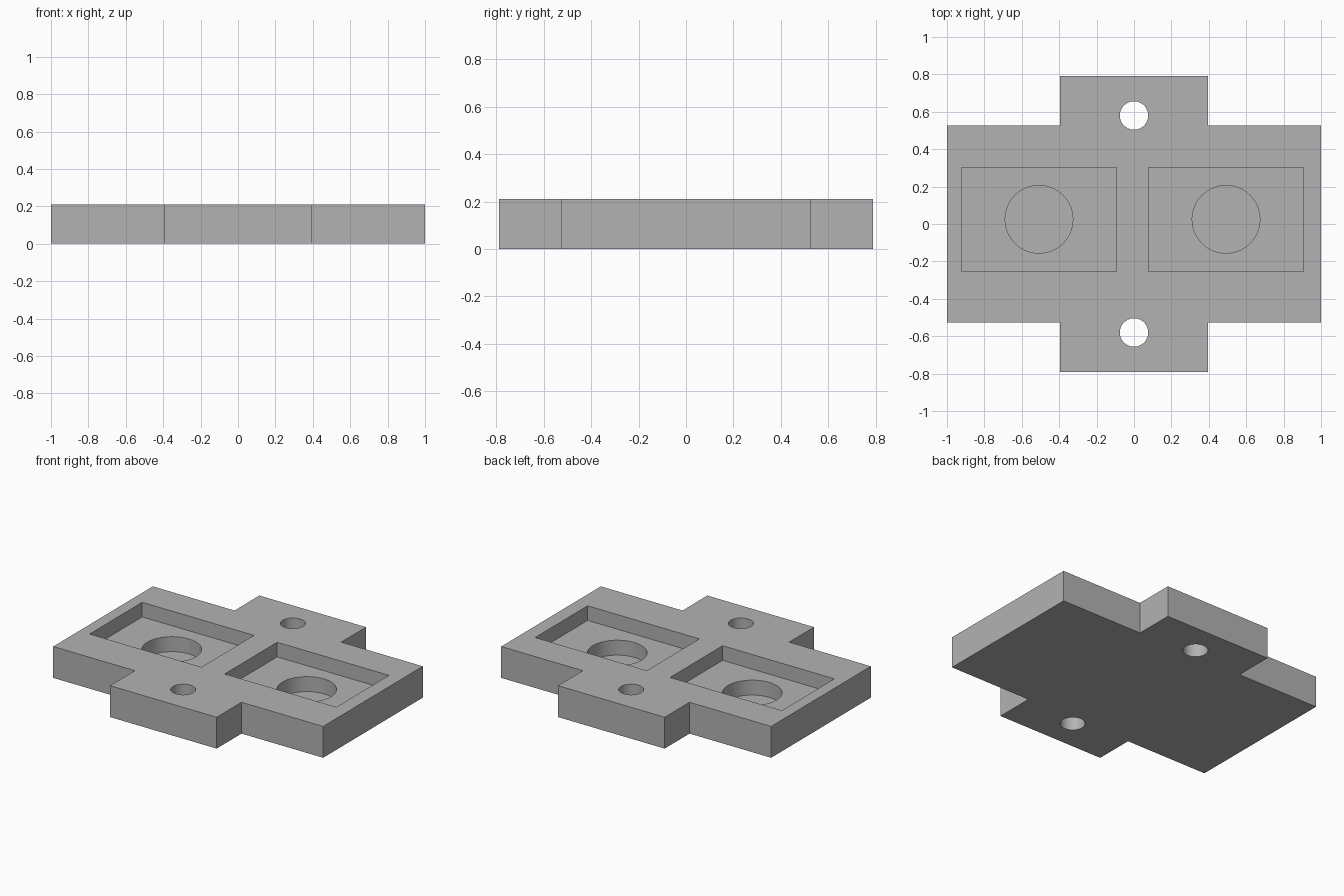
import bpy
import bmesh
from math import radians
from mathutils import Matrix, Vector

cube = bpy.data.objects.get("Cube")
if cube:
    bpy.data.objects.remove(cube, do_unlink=True)

HEIGHT = 0.21
POCKET_FLOOR = 0.112
WELL_FLOOR = 0.012
ABOVE = HEIGHT + 0.1

grey = bpy.data.materials.new("plain grey")
grey.use_nodes = True
GREY = (0.45, 0.45, 0.45, 1)
grey.diffuse_color = GREY
grey.node_tree.nodes["Principled BSDF"].inputs["Base Color"].default_value = GREY


def new_object(name, bm):
    bmesh.ops.recalc_face_normals(bm, faces=bm.faces)
    mesh = bpy.data.meshes.new(name)
    bm.to_mesh(mesh)
    bm.free()
    mesh.materials.append(grey)
    obj = bpy.data.objects.new(name, mesh)
    bpy.context.collection.objects.link(obj)
    return obj


def prism(name, outline, bottom, top):
    bm = bmesh.new()
    face = bm.faces.new([bm.verts.new((x, y, bottom)) for x, y in outline])
    sides = bmesh.ops.extrude_face_region(bm, geom=[face])
    verts = [v for v in sides["geom"] if isinstance(v, bmesh.types.BMVert)]
    bmesh.ops.translate(bm, verts=verts, vec=Vector((0, 0, top - bottom)))
    return new_object(name, bm)


def cylinder(name, x, y, radius, bottom, top):
    bm = bmesh.new()
    bmesh.ops.create_cone(bm, cap_ends=True, segments=64, radius1=radius,
                          radius2=radius, depth=top - bottom,
                          matrix=Matrix.Translation((x, y, (top + bottom) / 2)))
    return new_object(name, bm)


# Cross-shaped plate: wide body with a mounting tab at front and back
X, TAB_X, Y, TAB_Y = 1.0, 0.395, 0.527, 0.79
quarter = [(X, Y), (TAB_X, Y), (TAB_X, TAB_Y)]
half = quarter + [(-x, y) for x, y in reversed(quarter)]
outline = half + [(-x, -y) for x, y in half]
plate = prism("mounting_plate", outline, 0, HEIGHT)

# Screw holes through both tabs
cutters = [cylinder("screw_hole_cutter", 0, y, 0.076, -0.1, ABOVE)
           for y in (-0.58, 0.58)]

# Rectangular pockets, each with a round blind well in its floor
for cx in (-0.508, 0.492):
    x0, x1, y0, y1 = cx - 0.414, cx + 0.414, -0.253, 0.303
    cutters.append(prism("pocket_cutter", [(x0, y0), (x1, y0), (x1, y1), (x0, y1)],
                         POCKET_FLOOR, ABOVE))
    cutters.append(cylinder("well_cutter", cx, 0.025, 0.181, WELL_FLOOR, ABOVE))

# Cut the plate, then discard the cutters
bpy.context.view_layer.objects.active = plate
plate.select_set(True)
for cutter in cutters:
    cutter.hide_render = True
    cut = plate.modifiers.new("cut", "BOOLEAN")
    cut.operation = "DIFFERENCE"
    cut.solver = "EXACT"
    cut.object = cutter
    bpy.ops.object.modifier_apply(modifier=cut.name)
    bpy.data.objects.remove(cutter, do_unlink=True)

bpy.ops.object.shade_smooth_by_angle(angle=radians(30))
